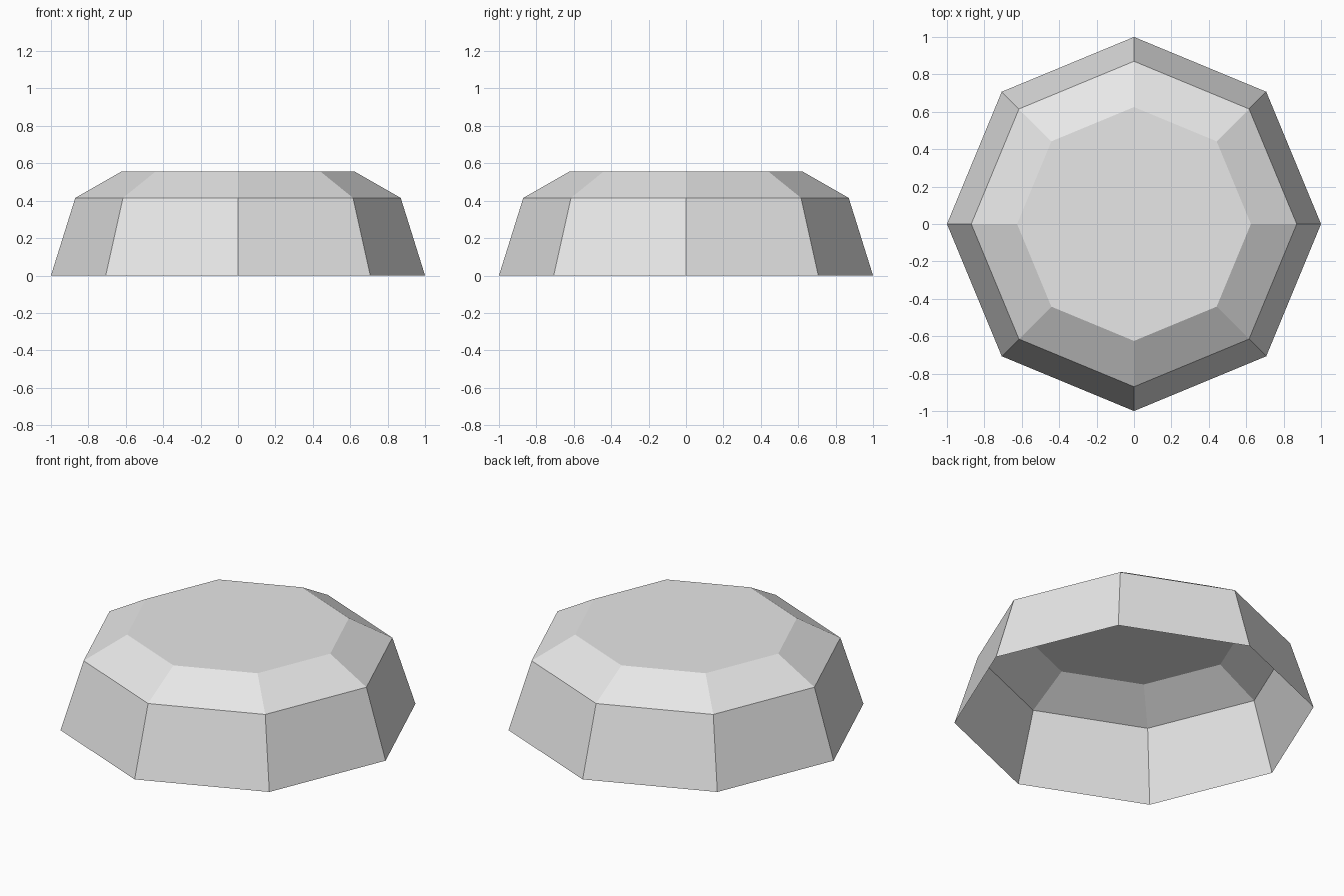
import bpy, bmesh
from math import cos, sin, pi

cube = bpy.data.objects.get("Cube")
if cube:
    bpy.data.objects.remove(cube, do_unlink=True)

SIDES = 8
# Profile from the open rim to the cap: (radius, height)
PROFILE = [(1.0, 0.0), (0.87, 0.415), (0.625, 0.555)]

grey = bpy.data.materials.new("light_grey")
grey.use_nodes = True
colour = (0.8, 0.8, 0.8, 1.0)
grey.diffuse_color = colour
grey.node_tree.nodes["Principled BSDF"].inputs["Base Color"].default_value = colour

# Eight-sided shell, open underneath
bm = bmesh.new()
rings = [[bm.verts.new((r * cos(2 * pi * i / SIDES), r * sin(2 * pi * i / SIDES), z))
          for i in range(SIDES)] for r, z in PROFILE]

# Sloped wall and bevelled shoulder
for low, high in zip(rings, rings[1:]):
    for i in range(SIDES):
        j = (i + 1) % SIDES
        bm.faces.new((low[i], low[j], high[j], high[i]))

# Flat cap
bm.faces.new(rings[-1])

mesh = bpy.data.meshes.new("faceted_dome")
bm.to_mesh(mesh)
bm.free()
mesh.materials.append(grey)
dome = bpy.data.objects.new("faceted_dome", mesh)
bpy.context.collection.objects.link(dome)
